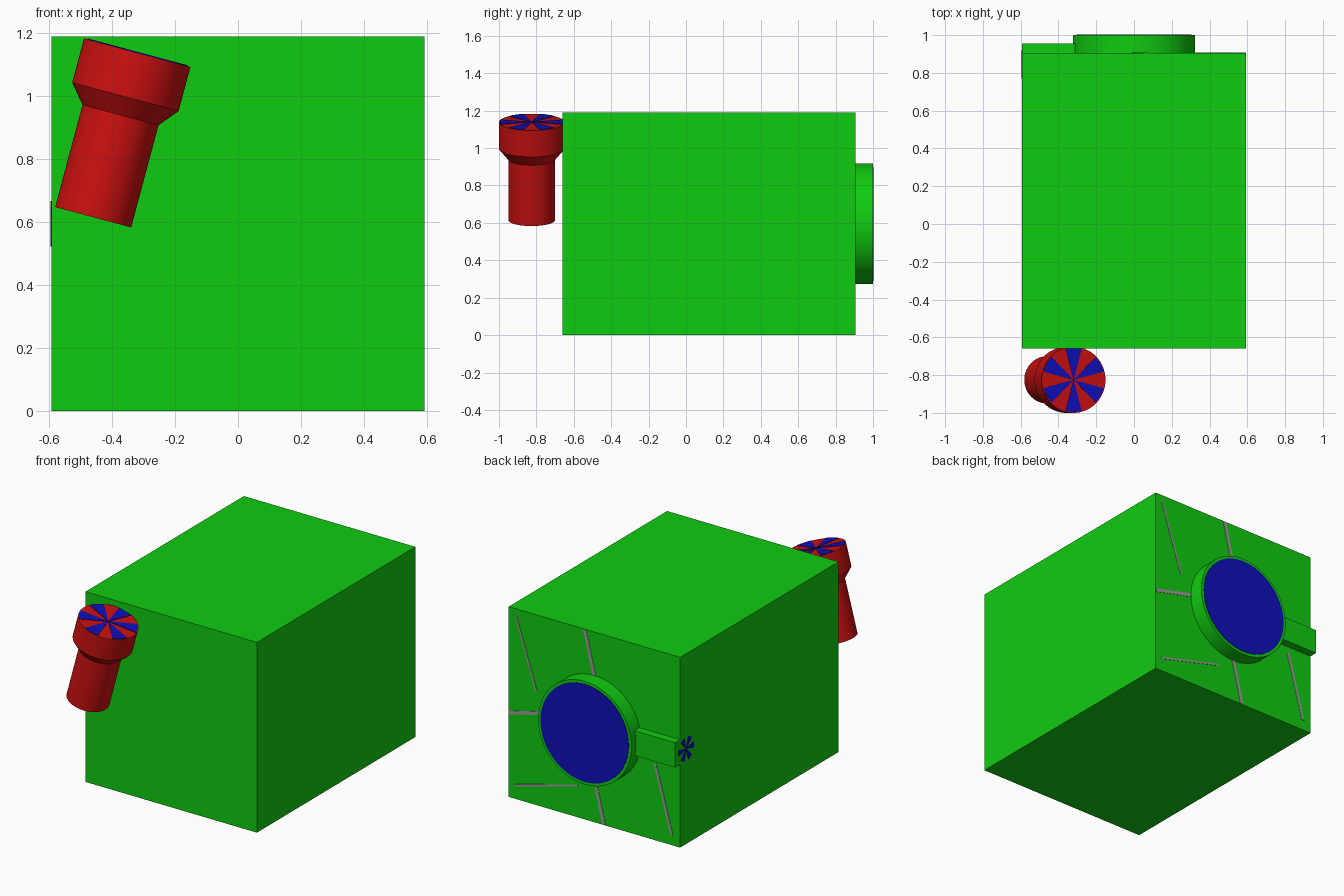
import bpy, bmesh, math
from mathutils import Matrix, Vector

if "Cube" in bpy.data.objects:
    bpy.data.objects.remove(bpy.data.objects["Cube"], do_unlink=True)


def material(name, color):
    m = bpy.data.materials.new(name)
    m.use_nodes = True
    m.diffuse_color = (*color, 1)
    m.node_tree.nodes["Principled BSDF"].inputs["Base Color"].default_value = (*color, 1)
    return m


GREEN = material("green", (0.005, 0.6, 0.005))
RED = material("red", (0.6, 0.005, 0.005))
BLUE = material("blue", (0.005, 0.005, 0.5))
GREY = material("grey", (0.33, 0.33, 0.33))


def finish(name, bm, mat, matrix=Matrix(), smooth=False):
    bmesh.ops.transform(bm, matrix=matrix, verts=bm.verts)
    bmesh.ops.recalc_face_normals(bm, faces=bm.faces)
    mesh = bpy.data.meshes.new(name)
    bm.to_mesh(mesh)
    bm.free()
    mesh.materials.append(mat)
    obj = bpy.data.objects.new(name, mesh)
    bpy.context.collection.objects.link(obj)
    if smooth:
        bpy.ops.object.select_all(action="DESELECT")
        obj.select_set(True)
        bpy.context.view_layer.objects.active = obj
        bpy.ops.object.shade_smooth_by_angle(angle=math.radians(30))
    return obj


def box(name, low, high, mat):
    low, high = Vector(low), Vector(high)
    bm = bmesh.new()
    bmesh.ops.create_cube(bm, size=1)
    scale = Matrix.Diagonal((*(high - low), 1))
    return finish(name, bm, mat, Matrix.Translation((low + high) / 2) @ scale)


def lathe(name, profile, mat, matrix, sides=64):
    """Solid of revolution about local z from (radius, height) points."""
    bm = bmesh.new()
    rings = [[bm.verts.new((r * math.cos(a), r * math.sin(a), z))
              for a in (i * math.tau / sides for i in range(sides))]
             for r, z in profile]
    for lower, upper in zip(rings, rings[1:]):
        for i in range(sides):
            j = (i + 1) % sides
            bm.faces.new((lower[i], lower[j], upper[j], upper[i]))
    bm.faces.new(rings[0])
    bm.faces.new(rings[-1])
    return finish(name, bm, mat, matrix, smooth=True)


def wedges(name, radius, matrix, count=6, steps=6, thick=0.003):
    """Thin plates in a ring of pie slices, facing local +z."""
    bm = bmesh.new()
    half = math.pi / count / 2
    for k in range(count):
        mid = math.pi / 2 + k * math.tau / count
        arc = [mid - half + 2 * half * s / steps for s in range(steps + 1)]
        points = [(0, 0)] + [(radius * math.cos(a), radius * math.sin(a)) for a in arc]
        face = bm.faces.new([bm.verts.new((x, y, 0)) for x, y in points])
        top = bmesh.ops.extrude_face_region(bm, geom=[face])
        moved = [v for v in top["geom"] if isinstance(v, bmesh.types.BMVert)]
        bmesh.ops.translate(bm, verts=moved, vec=(0, 0, thick))
    return finish(name, bm, BLUE, matrix)


def strip(name, start, end, width):
    """Thin seam on the back wall between two (x, z) points about its centre."""
    a, b = Vector(start), Vector(end)
    d, mid = b - a, (a + b) / 2
    bm = bmesh.new()
    bmesh.ops.create_cube(bm, size=1)
    place = Matrix.Translation((mid.x, BACK, MID_Z + mid.y))
    turn = Matrix.Rotation(-math.atan2(d.y, d.x), 4, "Y")
    finish(name, bm, GREY, place @ turn @ Matrix.Diagonal((d.length, 0.005, width, 1)))


SIDE, FRONT, BACK, HEIGHT = 0.593, -0.66, 0.905, 1.19
MID_Z = HEIGHT / 2

# Main housing
box("housing", (-SIDE, FRONT, 0), (SIDE, BACK, HEIGHT), GREEN)

# Round rear port with blue face
to_back = Matrix.Translation((0, BACK, MID_Z)) @ Matrix.Rotation(-math.pi / 2, 4, "X")
lathe("rear_port", [(0.323, -0.01), (0.323, 0.095)], GREEN, to_back)
lathe("rear_port_face", [(0.305, 0.09), (0.305, 0.098)], BLUE, to_back)

# Arm from the port to the side wall
box("rear_arm", (-SIDE, BACK - 0.01, 0.52), (-0.3, 0.955, 0.675), GREEN)

# Slanted seams on the rear wall
strip("seam_top", (0.066, 0.59), (0, 0.32), 0.022)
strip("seam_bottom", (-0.066, -0.59), (0, -0.32), 0.022)
strip("seam_side", (0.59, -0.065), (0.32, 0), 0.022)
strip("seam_upper_corner", (0.545, 0.555), (0.4, 0.115), 0.012)
strip("seam_lower_corner", (0.55, -0.51), (0.115, -0.395), 0.012)
strip("seam_arm_corner", (-0.535, -0.53), (-0.42, -0.115), 0.018)

# Small slotted marking on the side wall
to_side = Matrix.Translation((-SIDE, 0.845, MID_Z)) @ Matrix.Rotation(-math.pi / 2, 4, "Y")
wedges("side_marking", 0.075, to_side)

# Tilted front tube with flared head and pie-slice cap
tilt = Matrix.Translation((-0.32, -0.825, 1.138)) @ Matrix.Rotation(math.radians(15), 4, "Y")
lathe("front_tube", [(0.125, -0.541), (0.125, -0.205), (0.175, -0.145), (0.175, 0)], RED, tilt)
wedges("front_tube_cap_slices", 0.17, tilt)
